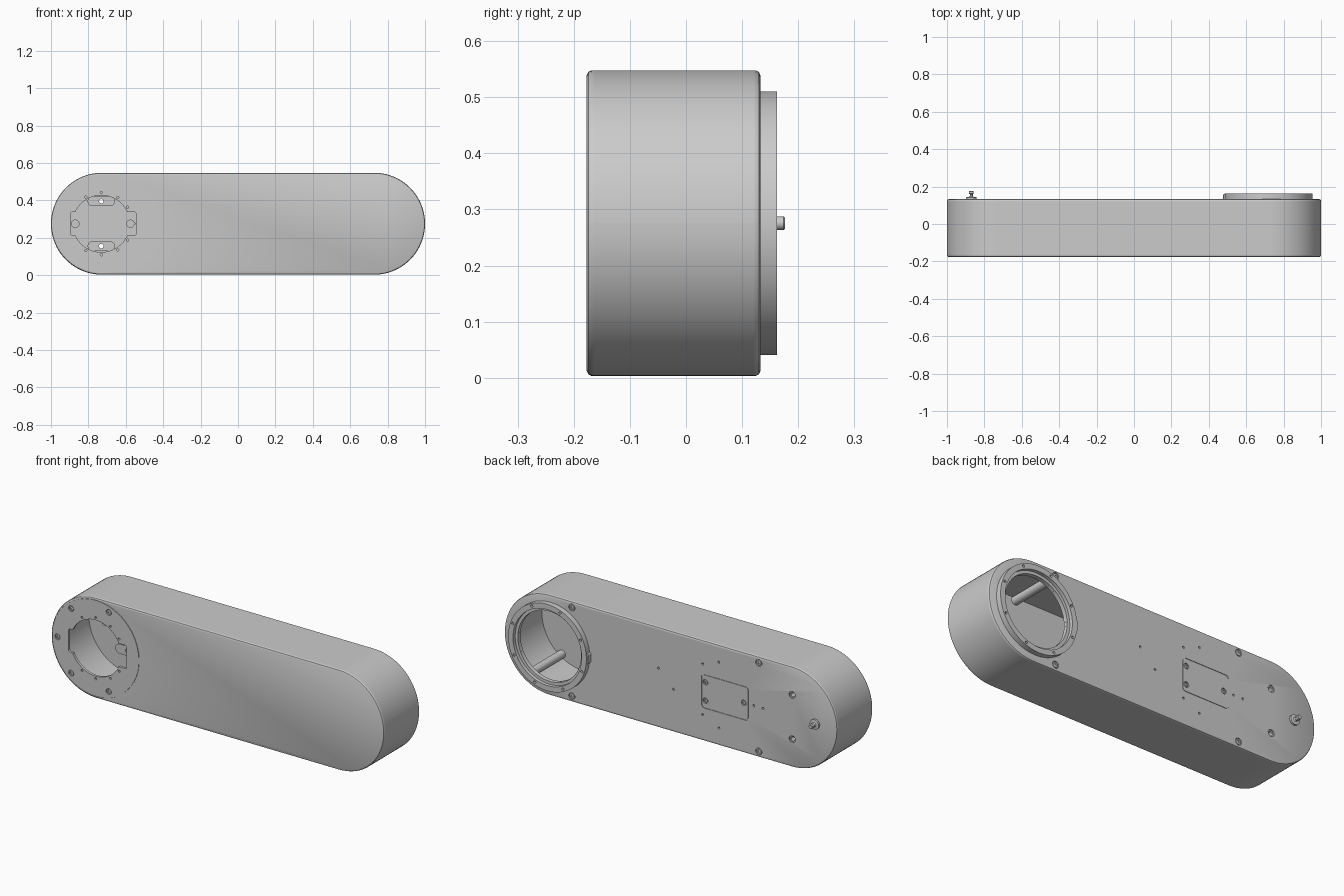
import bpy, bmesh
from math import sin, cos, pi, radians

if "Cube" in bpy.data.objects:
    bpy.data.objects.remove(bpy.data.objects["Cube"])

CX, CZ, R = 0.7275, 0.2755, 0.2725
HX = -0.731                       # centre of the socket end
YF, YB = -0.177, 0.133            # front and back faces


def finish(name, bm):
    bmesh.ops.recalc_face_normals(bm, faces=bm.faces[:])
    me = bpy.data.meshes.new(name)
    bm.to_mesh(me)
    bm.free()
    ob = bpy.data.objects.new(name, me)
    bpy.context.collection.objects.link(ob)
    return ob


def circle(x, z, r, n=32):
    return [(x + r * cos(2 * pi * i / n), z + r * sin(2 * pi * i / n)) for i in range(n)]


def rounded(x, z, hx, hz, r, n=8):
    """Rounded rectangle outline; r == hz gives a stadium."""
    pts = []
    for sx, sz, a0 in ((1, 1, 0), (-1, 1, 90), (-1, -1, 180), (1, -1, 270)):
        for i in range(n + 1):
            a = radians(a0 + 90 * i / n)
            p = (x + sx * (hx - r) + r * cos(a), z + sz * (hz - r) + r * sin(a))
            pts.append(p)
    return pts


def capsule(inset=0.0):
    r = R - inset
    return rounded(0, CZ, CX + r, r, r - 1e-4, 20)


def loft(name, rings, closed=False):
    """Skin (outline, y) rings; closed joins the last ring to the first."""
    bm = bmesh.new()
    vs = [[bm.verts.new((x, y, z)) for x, z in pts] for pts, y in rings]
    n = len(vs[0])
    pairs = list(zip(vs, vs[1:])) + ([(vs[-1], vs[0])] if closed else [])
    for a, b in pairs:
        for i in range(n):
            j = (i + 1) % n
            bm.faces.new((a[i], a[j], b[j], b[i]))
    if not closed:
        bm.faces.new(vs[0])
        bm.faces.new(vs[-1])
    return finish(name, bm)


def prism(name, pts, y0, y1, inner=None):
    if inner:
        return loft(name, [(pts, y0), (pts, y1), (inner, y1), (inner, y0)], True)
    return loft(name, [(pts, y0), (pts, y1)])


def lathe(name, x, z, profile, closed=False, n=64):
    return loft(name, [(circle(x, z, r, n), y) for r, y in profile], closed)


def cut(ob, cutters):
    """Subtract each cutter, then remove it."""
    for c in cutters:
        m = ob.modifiers.new("cut", 'BOOLEAN')
        m.operation, m.solver, m.object = 'DIFFERENCE', 'EXACT', c
        bpy.context.view_layer.objects.active = ob
        bpy.ops.object.modifier_apply(modifier=m.name)
        bpy.data.objects.remove(c, do_unlink=True)


def drills(spots, r, y0, y1, n=16):
    """One cutter made of many separate cylinders."""
    bm = bmesh.new()
    for x, z in spots:
        a, b = ([bm.verts.new((px, y, pz)) for px, pz in circle(x, z, r, n)] for y in (y0, y1))
        bm.faces.new(a)
        bm.faces.new(b)
        for i in range(n):
            j = (i + 1) % n
            bm.faces.new((a[i], a[j], b[j], b[i]))
    ob = finish("drill_cutter", bm)
    ob.hide_render = True
    return ob


def polar(x, r, angles):
    return [(x + r * cos(radians(a)), CZ + r * sin(radians(a))) for a in angles]


# Hollow outer wall
prism("side_wall", capsule(), -0.163, 0.12, capsule(0.02))

# Front cover with rounded rim, socket opening, disc seam and screw holes
front = loft("front_cover", [(capsule(), -0.163), (capsule(), -0.168), (capsule(0.003), -0.174),
                             (capsule(0.009), YF)])
disc_screws = polar(HX, 0.229, (70, 130, 180, 230, 290))
cut(front, [
    prism("opening_cutter", circle(HX, CZ, 0.152, 64), -0.3, -0.1),
    prism("notch_cutter", rounded(HX + 0.011, CZ, 0.175, 0.063, 0.012), -0.3, -0.1),
    prism("seam_cutter", circle(HX, CZ, 0.2625, 96), -0.2, YF + 0.003, circle(HX, CZ, 0.2595, 96)),
    drills(disc_screws, 0.016, -0.2, -0.169),
    drills(polar(HX, 0.166, (32, 58, 90, 120, 240, 270, 302, 328)), 0.006, -0.2, -0.1, 12),
])

# Back cover with bearing hole, mounting holes and a seamed access panel
back = loft("back_cover", [(capsule(), 0.12), (capsule(), 0.124), (capsule(0.003), 0.130),
                           (capsule(0.01), YB)])
edge_screws = [(x, CZ + s * 0.241) for x in (-0.53, 0.593) for s in (1, -1)]
mounts = [(HX, CZ + s * 0.12) for s in (1, -1)]
panel_screws = [(-0.21, CZ + 0.05), (-0.21, CZ - 0.05), (-0.44, CZ)]
small = [(0.073, 0.05), (-0.018, -0.04), (-0.193, 0.145), (-0.29, 0.18), (-0.193, -0.13),
         (-0.29, -0.177), (-0.5, 0), (-0.556, 0)]
cut(back, [
    prism("bearing_cutter", circle(0.72, CZ, 0.19, 64), 0.05, 0.2),
    prism("panel_cutter", rounded(-0.328, CZ, 0.142, 0.092, 0.02), YB - 0.003, 0.2,
          rounded(-0.328, CZ, 0.138, 0.088, 0.016)),
    drills(edge_screws + mounts, 0.019, YB - 0.007, 0.2),
    drills(panel_screws, 0.015, YB - 0.007, 0.2),
    drills(mounts, 0.012, 0.05, 0.2),
    drills([(x, CZ + z) for x, z in small], 0.006, 0.05, 0.2, 12),
])

# Stepped bearing ring with a key lug
ring = lathe("bearing_ring", 0.72, CZ, [(0.235, YB), (0.235, 0.162), (0.206, 0.162),
                                        (0.206, 0.143), (0.19, 0.143), (0.19, YB)], True, 96)
cut(ring, [drills(polar(0.72, 0.221, range(20, 380, 45)), 0.007, 0.145, 0.2, 12)])
prism("ring_lug", rounded(0.487, CZ, 0.01, 0.026, 0.004), YB, 0.158)

# Screw heads with hex sockets
for side, spots, r in ((-1, disc_screws, 0.012), (1, edge_screws, 0.014), (1, panel_screws, 0.011)):
    y0, y1 = (-0.169, -0.175) if side < 0 else (YB - 0.007, YB - 0.001)
    for x, z in spots:
        h = circle(x, z, r * 0.5, 6)
        head = prism("screw_head", circle(x, z, r, 18), y0, y1)
        cut(head, [prism("hex_cutter", h, y1 - side * 0.004, y1 + side * 0.02)])

# Internal screw posts running between the covers
for x in (-0.53, 0.593, 0.86):
    for s in (1, -1):
        prism("screw_post", circle(x, CZ + s * (0.236 if x < 0.8 else 0.196), 0.022, 20),
              -0.163, 0.12)

# Mounting pads inside the socket
for (x, z) in mounts:
    pad = prism("mount_pad", rounded(x, z, 0.073, 0.026, 0.0259), 0.095, 0.12)
    cut(pad, [drills([(x, z)], 0.012, 0.05, 0.2)])
for x in (-0.87, -0.575):
    prism("side_pad", circle(x, CZ, 0.022, 24), 0.1, 0.12)

# Locating pin on the back
lathe("locating_pin", -0.87, CZ, [(0.027, YB), (0.027, 0.143), (0.012, 0.145), (0.008, 0.150),
                                  (0.008, 0.159), (0.012, 0.162), (0.012, 0.174), (0.010, 0.176)],
      n=24)

# Smooth shading with crisp edges
bpy.ops.object.select_all(action='DESELECT')
for ob in bpy.context.scene.objects:
    ob.select_set(True)
    bpy.context.view_layer.objects.active = ob
bpy.ops.object.shade_smooth_by_angle(angle=radians(30))
